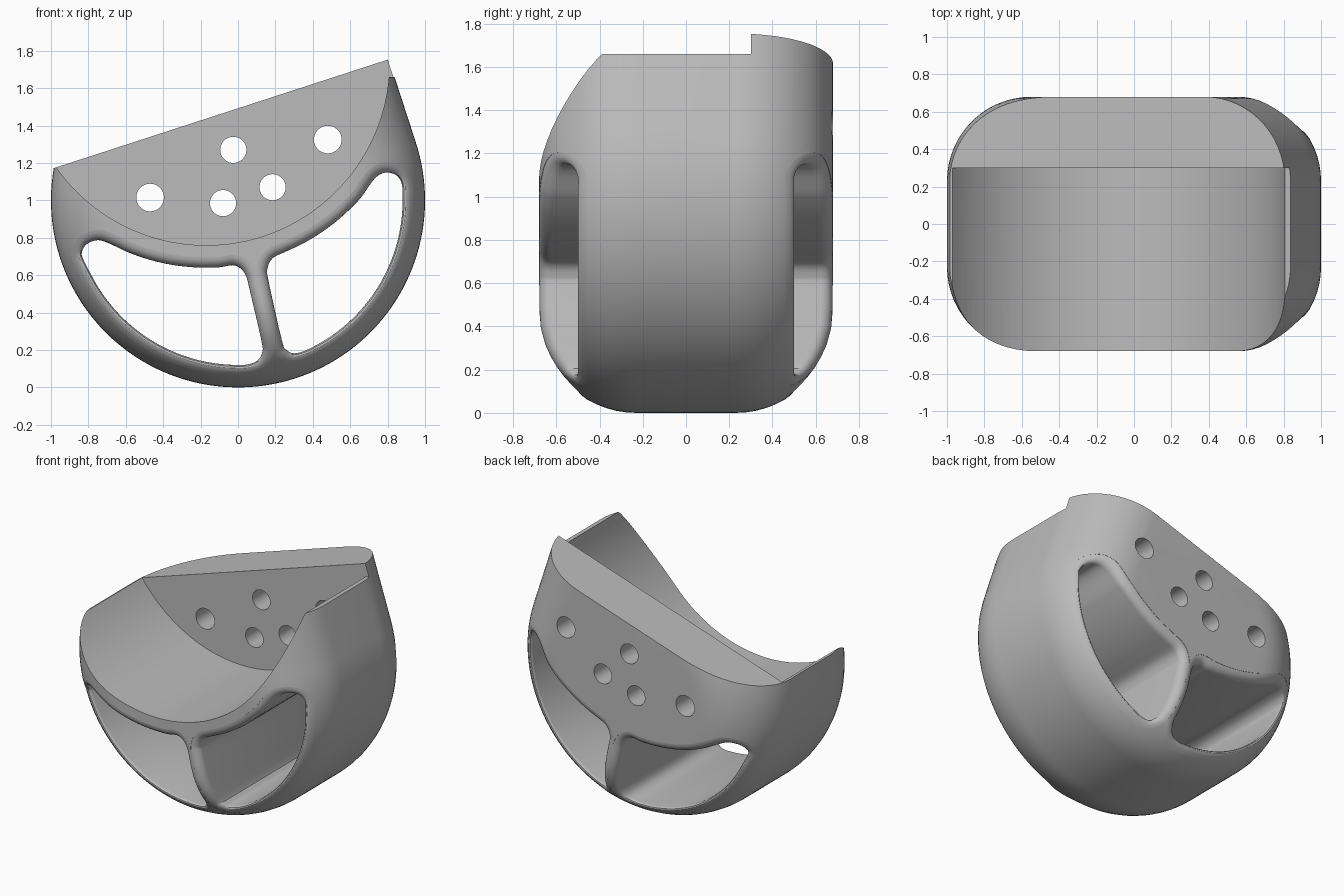
import bpy, bmesh
from math import sin, cos, asin, sqrt, pi, radians, hypot
from mathutils import Vector

if "Cube" in bpy.data.objects:
    bpy.data.objects.remove(bpy.data.objects["Cube"])

HALF, CORNER = 0.68, 0.45            # half depth and edge rounding of the drum
TILT, TOP = radians(18), 0.468       # tilt and height of the cut-off top
DISH = Vector((-0.17, 1.74))         # centre of the scooped dish
FILLET = 0.055

grey = bpy.data.materials.new("plain grey")
grey.use_nodes = True
grey.diffuse_color = (0.5, 0.5, 0.5, 1)
grey.node_tree.nodes["Principled BSDF"].inputs["Base Color"].default_value = (0.5, 0.5, 0.5, 1)


def loft(name, rings):
    """Skin a list of equal-length vertex rings and cap both ends."""
    bm = bmesh.new()
    loops = [[bm.verts.new(p) for p in ring] for ring in rings]
    n = len(loops[0])
    for a, b in zip(loops, loops[1:]):
        for i in range(n):
            j = (i + 1) % n
            bm.faces.new((a[i], a[j], b[j], b[i]))
    bm.faces.new(loops[0][::-1])
    bm.faces.new(loops[-1])
    bmesh.ops.recalc_face_normals(bm, faces=bm.faces[:])
    mesh = bpy.data.meshes.new(name)
    bm.to_mesh(mesh)
    bm.free()
    mesh.materials.append(grey)
    obj = bpy.data.objects.new(name, mesh)
    bpy.context.collection.objects.link(obj)
    return obj


def prism(name, outline, y0, y1):
    return loft(name, [[(x, y, z) for x, z in outline] for y in (y0, y1)])


def arc(centre, radius, start, end, n):
    """Points on an arc, angles in degrees."""
    return [Vector((centre[0] + radius * cos(radians(start + (end - start) * i / n)),
                    centre[1] + radius * sin(radians(start + (end - start) * i / n))))
            for i in range(n + 1)]


def drum_ring(radius, y):
    """Round bottom, straight right side, tilted flat top."""
    start = pi - asin(TOP / radius)
    pts = [(radius * cos(start + (2 * pi - start) * i / 90),
            radius * sin(start + (2 * pi - start) * i / 90)) for i in range(91)]
    pts.append((radius, TOP))
    return [(u * cos(TILT) - v * sin(TILT), y, 1 + u * sin(TILT) + v * cos(TILT)) for u, v in pts]


# Drum with rounded front and back edges
side = [(1 - CORNER + CORNER * sin(radians(a)), HALF - CORNER + CORNER * cos(radians(a)))
        for a in range(0, 91, 6)]
drum = loft("tilted_drum", [drum_ring(r, -y) for r, y in side] + [drum_ring(r, y) for r, y in side[::-1]])


def surface_y(x, z):
    over = max(0, hypot(x, z - 1) - (1 - CORNER))
    return HALF - CORNER + sqrt(max(0, CORNER ** 2 - over ** 2))


def smooth_loop(points, steps=4):
    """Closed spline through the points."""
    out, n = [], len(points)
    for i in range(n):
        a, b, c, d = (points[(i + k) % n] for k in (-1, 0, 1, 2))
        for s in range(steps):
            t = s / steps
            out.append(b + 0.5 * t * (c - a + t * (2 * a - 5 * b + 4 * c - d + t * (3 * (b - c) + d - a))))
    return out


def window_cutter(name, points):
    """Window through the full depth, flared at both mouths to round the edges."""
    loop = smooth_loop(points)
    n = len(loop)
    area = sum(loop[i - 1].cross(loop[i]) for i in range(n))
    sign = 1 if area > 0 else -1
    normals = []
    for i in range(n):
        d = (loop[(i + 1) % n] - loop[i - 1]).normalized()
        normals.append(Vector((d.y, -d.x)) * sign)

    def ring(offset, depth=None):
        pts = [p + q * offset for p, q in zip(loop, normals)]
        return [(p.x, 1 if depth is None else surface_y(p.x, p.y) - depth, p.y) for p in pts]

    half = [ring(FILLET)]
    for a in range(0, 91, 15):
        half.append(ring(FILLET * (1 - sin(radians(a))), 0.002 + FILLET * (1 - cos(radians(a)))))
    back = [[(x, -y, z) for x, y, z in r] for r in half[::-1]]
    return loft(name, half + back)


def V(*pairs):
    return [Vector(p) for p in pairs]


# Windows between the dish underside and the rim, either side of the strut
right_window = (arc((0, 1), 0.88, 268, 207, 12)
                + V((-0.825, 0.68), (-0.835, 0.72), (-0.81, 0.765), (-0.75, 0.787), (-0.69, 0.77))
                + arc(DISH, 1.1, 247, 274, 8)
                + V((-0.03, 0.653), (0.015, 0.635), (0.045, 0.59), (0.065, 0.51), (0.125, 0.25),
                    (0.13, 0.19), (0.105, 0.145), (0.05, 0.122)))
left_window = (arc(DISH, 1.1, 293, 319, 8)
               + V((0.73, 1.115), (0.785, 1.148), (0.845, 1.135), (0.875, 1.09))
               + arc((0, 1), 0.88, 2, -66, 14)
               + V((0.3, 0.182), (0.26, 0.2), (0.235, 0.25), (0.163, 0.57), (0.158, 0.635), (0.185, 0.69)))

cutters = [window_cutter("right_window_cutter", right_window),
           window_cutter("left_window_cutter", left_window)]

# Dish scooped from the front up to the back wall, and the trimmed left lip
cutters.append(prism("dish_cutter", arc(DISH, 0.98, 0, 357.5, 143), -1, 0.3))
cutters.append(prism("lip_cutter", [(0.6, 1.66), (1.2, 1.66), (1.2, 2), (0.6, 2)], -1, 0.3))

# Round holes through the back wall
for x, z, r in [(-0.47, 1.015, 0.074), (-0.025, 1.27, 0.07), (0.48, 1.325, 0.074),
                (0.185, 1.07, 0.07), (-0.08, 0.985, 0.07)]:
    cutters.append(prism("hole_cutter", arc((x, z), r, 0, 350, 35), 0.2, 1))

bpy.context.view_layer.objects.active = drum
for cutter in cutters:
    cutter.hide_render = True
    mod = drum.modifiers.new("cut", "BOOLEAN")
    mod.operation, mod.solver, mod.object = "DIFFERENCE", "EXACT", cutter
    bpy.ops.object.modifier_apply(modifier=mod.name)
    bpy.data.objects.remove(cutter)

bpy.ops.object.select_all(action="DESELECT")
drum.select_set(True)
bpy.ops.object.shade_smooth_by_angle(angle=radians(30))
